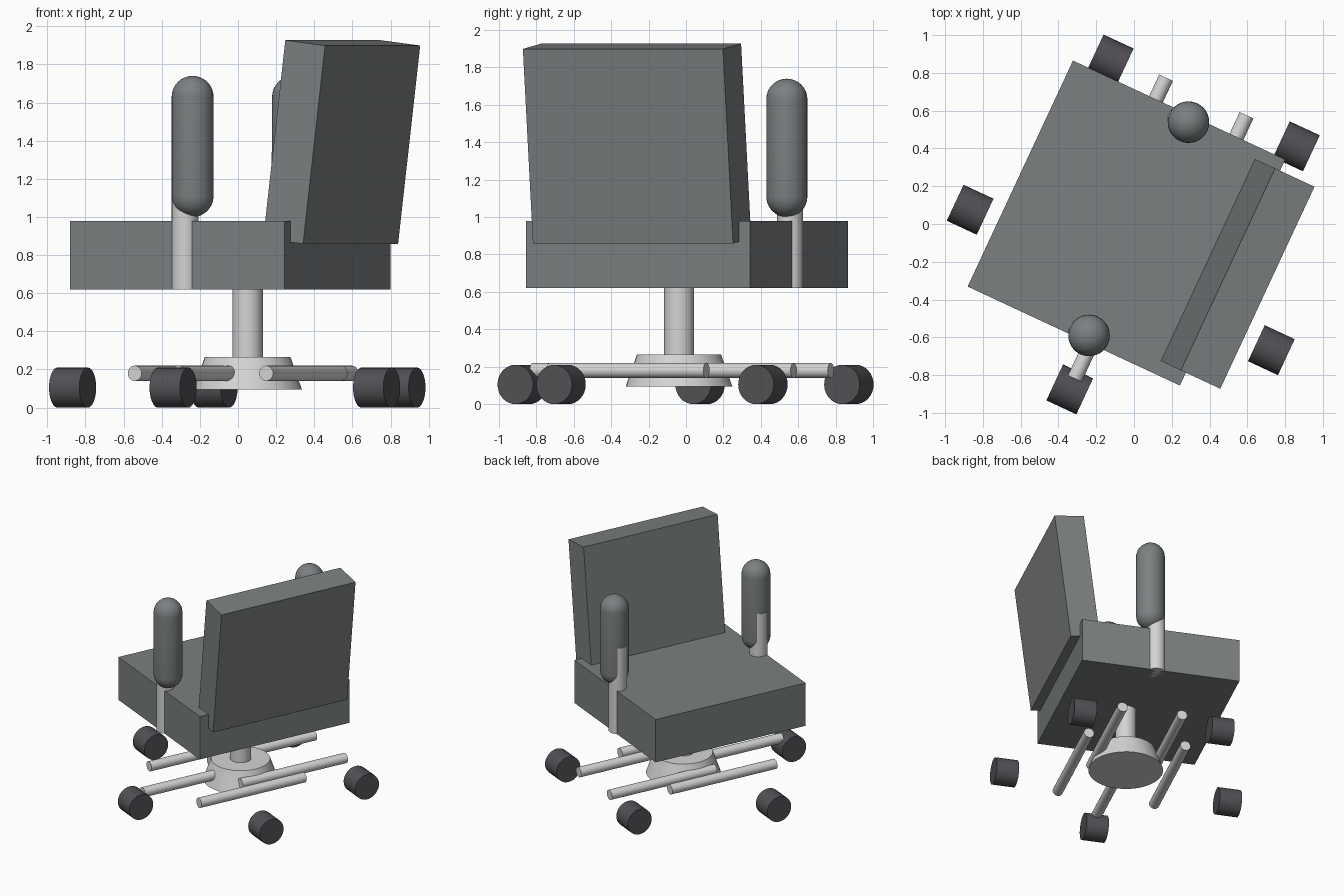
import bpy, bmesh
from math import radians, sin, cos, pi
from mathutils import Matrix, Vector

if "Cube" in bpy.data.objects:
    bpy.data.objects.remove(bpy.data.objects["Cube"])


def material(name, color):
    m = bpy.data.materials.new(name)
    m.use_nodes = True
    m.diffuse_color = color
    bsdf = next(n for n in m.node_tree.nodes if n.type == "BSDF_PRINCIPLED")
    bsdf.inputs["Base Color"].default_value = color
    return m


upholstery = material("grey upholstery", (0.20, 0.215, 0.22, 1))
metal = material("light metal", (0.66, 0.66, 0.67, 1))
rubber = material("dark rubber", (0.085, 0.08, 0.09, 1))

# The whole chair is turned on the floor: local x is backwards, local y sideways
CHAIR = Matrix.Translation((-0.04, 0.005, 0)) @ Matrix.Rotation(radians(-25), 4, "Z")
UP = Matrix.Identity(4)
ALONG_X = Matrix.Rotation(pi / 2, 4, "Y")
ALONG_Y = Matrix.Rotation(pi / 2, 4, "X")


def finish(name, bm, mat, at, turn=UP, smooth=True):
    bmesh.ops.recalc_face_normals(bm, faces=bm.faces)
    mesh = bpy.data.meshes.new(name)
    bm.to_mesh(mesh)
    bm.free()
    mesh.materials.append(mat)
    ob = bpy.data.objects.new(name, mesh)
    bpy.context.collection.objects.link(ob)
    ob.matrix_world = CHAIR @ Matrix.Translation(at) @ turn
    if smooth:
        bpy.ops.object.select_all(action="DESELECT")
        ob.select_set(True)
        bpy.context.view_layer.objects.active = ob
        bpy.ops.object.shade_smooth_by_angle(angle=radians(35))
    return ob


def box(name, size, mat, at, turn=UP):
    bm = bmesh.new()
    bmesh.ops.create_cube(bm, size=1)
    bmesh.ops.scale(bm, vec=size, verts=bm.verts)
    finish(name, bm, mat, at, turn, smooth=False)


def rod(name, r1, r2, length, mat, at, turn=UP):
    bm = bmesh.new()
    bmesh.ops.create_cone(bm, cap_ends=True, segments=32, radius1=r1, radius2=r2, depth=length)
    finish(name, bm, mat, at, turn)


def capsule(name, r, length, mat, at):
    # half outline from pole to pole, spun around the upright axis
    half = length / 2 - r
    bm = bmesh.new()
    pts = []
    for side in (-1, 1):
        for i in range(9):
            a = (i / 8 if side > 0 else i / 8 - 1) * pi / 2
            pts.append(bm.verts.new((r * cos(a), 0, side * half + r * sin(a))))
    edges = [bm.edges.new(p) for p in zip(pts, pts[1:])]
    bmesh.ops.spin(bm, geom=pts + edges, cent=(0, 0, 0), axis=(0, 0, 1), angle=2 * pi, steps=32)
    bmesh.ops.remove_doubles(bm, verts=bm.verts, dist=0.0005)
    finish(name, bm, mat, at)


# Seat and reclined backrest
box("seat", (1.24, 1.32, 0.36), upholstery, (0, 0, 0.80))
box("backrest", (0.232, 1.18, 1.048), upholstery, (0.642, 0.005, 1.393),
    Matrix.Rotation(radians(7), 4, "Y"))

# Armrests on posts
for side, label in ((1, "left"), (-1, "right")):
    rod(label + "_arm_post", 0.07, 0.07, 0.72, metal, (0.027, side * 0.62, 0.98))
    capsule(label + "_armrest", 0.11, 0.74, upholstery, (0.072, side * 0.623, 1.37))

# Column and flared hub
HUB = Vector((0.1, 0, 0))
rod("column", 0.08, 0.08, 0.42, metal, HUB + Vector((0, 0, 0.44)))
rod("base_hub", 0.285, 0.225, 0.17, metal, HUB + Vector((0, 0, 0.18)))

# Five parallel base bars and five casters on a ring
for i in range(5):
    a = radians(54 + 72 * i)
    out = Vector((cos(a), sin(a), 0))
    rod(f"base_bar_{i + 1}", 0.04, 0.04, 0.925, metal,
        HUB + out * 0.4 + Vector((0, 0, 0.18)), ALONG_Y)
    rod(f"caster_{i + 1}", 0.105, 0.105, 0.175, rubber,
        HUB + out * 0.925 + Vector((0, 0, 0.105)), ALONG_X)
